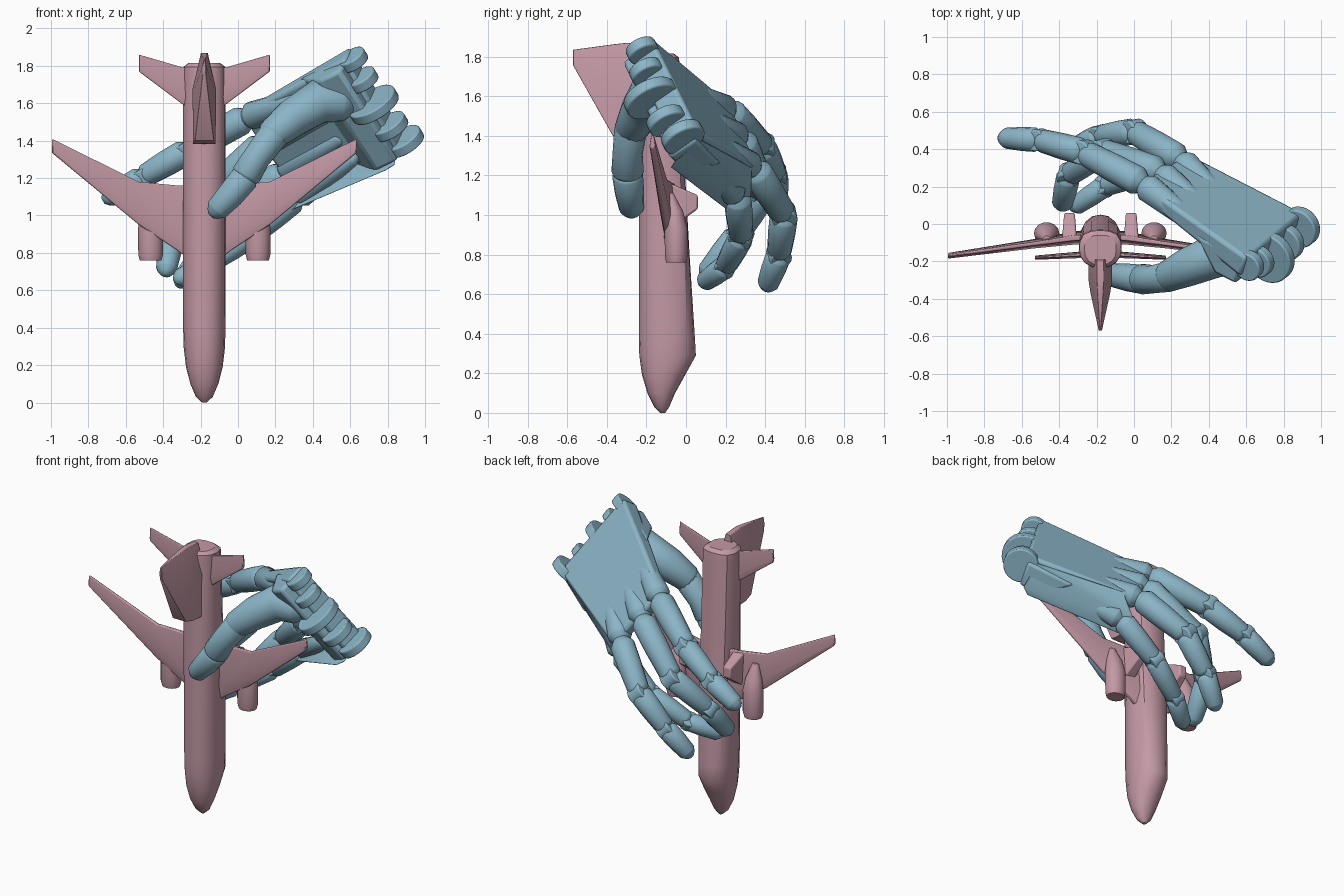
import bpy, bmesh
from math import cos, sin, pi, radians
from mathutils import Vector as V

if "Cube" in bpy.data.objects:
    bpy.data.objects.remove(bpy.data.objects["Cube"])


def material(name, color):
    m = bpy.data.materials.new(name)
    m.diffuse_color = color
    m.use_nodes = True
    m.node_tree.nodes["Principled BSDF"].inputs["Base Color"].default_value = m.diffuse_color
    return m


PINK = material("plane_pink", (0.55, 0.32, 0.38, 1))
BLUE = material("hand_blue", (0.26, 0.46, 0.57, 1))


def finish(name, bm, mat, bevel=0.0, angle=32):
    bmesh.ops.recalc_face_normals(bm, faces=bm.faces)
    me = bpy.data.meshes.new(name)
    bm.to_mesh(me)
    bm.free()
    ob = bpy.data.objects.new(name, me)
    bpy.context.collection.objects.link(ob)
    me.materials.append(mat)
    if bevel:
        b = ob.modifiers.new("bevel", 'BEVEL')
        b.width, b.segments, b.limit_method = bevel, 2, 'ANGLE'
    bpy.ops.object.select_all(action='DESELECT')
    ob.select_set(True)
    bpy.context.view_layer.objects.active = ob
    bpy.ops.object.shade_smooth_by_angle(angle=radians(angle))
    return ob


def loft(name, rings, mat, bevel=0.0, angle=32):
    """Skin a list of equal-length point rings and cap both ends."""
    bm = bmesh.new()
    rows = [[bm.verts.new(p) for p in r] for r in rings]
    n = len(rows[0])
    for a, b in zip(rows, rows[1:]):
        for i in range(n):
            bm.faces.new((a[i], a[(i + 1) % n], b[(i + 1) % n], b[i]))
    bm.faces.new(rows[0])
    bm.faces.new(rows[-1])
    return finish(name, bm, mat, bevel, angle)


def hull(name, points, mat, bevel):
    bm = bmesh.new()
    for p in points:
        bm.verts.new(p)
    bmesh.ops.convex_hull(bm, input=bm.verts)
    bmesh.ops.dissolve_limit(bm, angle_limit=radians(4), verts=bm.verts, edges=bm.edges)
    return finish(name, bm, mat, bevel)


def tube(name, pts, radii, mat, sides=14):
    """Round-ended tapered tube through the points."""
    pts = [V(p) for p in pts]
    d0, d1 = (pts[1] - pts[0]).normalized(), (pts[-1] - pts[-2]).normalized()
    caps = [(0.8, 0.3), (0.55, 0.62), (0.15, 0.92)]
    stations = [(pts[0] - d0 * radii[0] * h, radii[0] * w, d0) for h, w in caps]
    for i, p in enumerate(pts):
        d = (pts[min(i + 1, len(pts) - 1)] - pts[max(i - 1, 0)]).normalized()
        stations.append((p, radii[i], d))
    stations += [(pts[-1] + d1 * radii[-1] * h, radii[-1] * w, d1) for h, w in reversed(caps)]
    side = d0.orthogonal().normalized()
    rings = []
    for c, r, d in stations:
        side = (side - d * side.dot(d)).normalized()
        up = d.cross(side)
        rings.append([c + r * (side * cos(2 * pi * k / sides) + up * sin(2 * pi * k / sides))
                      for k in range(sides)])
    return loft(name, rings, mat, angle=50)


def disc(name, center, axis, radius, thick, mat, sides=28):
    axis = axis.normalized()
    a = axis.orthogonal().normalized()
    b = axis.cross(a)
    rings = [[center + axis * s * thick / 2 + radius * (a * cos(2 * pi * k / sides) + b * sin(2 * pi * k / sides))
              for k in range(sides)] for s in (-1, 1)]
    return loft(name, rings, mat, 0.008)


# ---------------- plane: nose down, top facing the front ----------------
CX = -0.18
# fuselage sections: z, half width, back y, belly y
sections = [(0.0, 0.012, -0.13, -0.105), (0.03, 0.045, -0.16, -0.085), (0.1, 0.075, -0.195, -0.055),
            (0.19, 0.098, -0.222, -0.005), (0.29, 0.11, -0.236, 0.05), (0.38, 0.113, -0.238, 0.045),
            (0.8, 0.114, -0.238, 0.018), (1.3, 0.114, -0.238, -0.01), (1.72, 0.114, -0.236, -0.03),
            (1.795, 0.112, -0.234, -0.035), (1.815, 0.085, -0.22, -0.06)]
rings = []
for z, rx, y0, y1 in sections:
    cy, ry = (y0 + y1) / 2, (y1 - y0) / 2
    ring = []
    for k in range(16):
        c, s = cos(2 * pi * k / 16), sin(2 * pi * k / 16)
        e = 3.0 if s > 0.01 and z > 0.5 else 2.2
        q = (abs(c) ** e + abs(s) ** e) ** (-1 / e)
        ring.append((CX + rx * c * q, cy + ry * s * q, z))
    rings.append(ring)
loft("fuselage", rings, PINK)


def wing(name, side, stations):
    """Stations: offset from the axis, leading z, trailing z, y, thickness."""
    rings = []
    for dx, z0, z1, y, t in stations:
        x, w = CX + side * dx, z1 - z0
        rings.append([(x, y - t * 0.2, z0), (x, y - t / 2, z0 + w * 0.25), (x, y - t * 0.2, z1),
                      (x, y + t * 0.2, z1), (x, y + t / 2, z0 + w * 0.25), (x, y + t * 0.2, z0)])
    loft(name, rings, PINK, 0.006)


for side, label in ((-1, "left"), (1, "right")):
    wing(label + "_wing", side, [(0.05, 0.74, 1.16, -0.07, 0.08), (0.14, 0.81, 1.16, -0.075, 0.07),
                                 (0.35, 0.95, 1.18, -0.105, 0.05), (0.815, 1.335, 1.41, -0.17, 0.03)])
    wing(label + "_tailplane", side, [(0.04, 1.53, 1.79, -0.16, 0.04), (0.11, 1.59, 1.79, -0.165, 0.035),
                                      (0.35, 1.77, 1.86, -0.18, 0.022)])
    # engine pods under the wings
    ex = CX + side * 0.287
    loft(label + "_engine", [[(ex + r * cos(2 * pi * k / 14), cy + r * 0.88 * sin(2 * pi * k / 14), z)
                              for k in range(14)]
                             for z, r, cy in ((0.76, 0.058, -0.05), (0.79, 0.066, -0.05), (0.93, 0.068, -0.05),
                                              (1.02, 0.052, -0.06), (1.11, 0.02, -0.08))], PINK)
    # wheel fairings next to the body
    fx = CX + side * 0.165
    hull(label + "_gear_fairing", [(fx + sx * 0.04, -0.08, z) for sx in (-1, 1) for z in (0.93, 1.16)] +
         [(fx + sx * 0.028, 0.06, z) for sx in (-1, 1) for z in (1.03, 1.1)], PINK, 0.01)

# upright fin
loft("tail_fin", [[(CX - t, y, z0), (CX + t, y, z0), (CX + t * 1.05, y, z0 * 0.4 + z1 * 0.6),
                   (CX + t * 0.3, y, z1), (CX - t * 0.3, y, z1), (CX - t * 1.05, y, z0 * 0.4 + z1 * 0.6)]
                  for y, z0, z1, t in ((-0.19, 1.38, 1.86, 0.06), (-0.3, 1.385, 1.87, 0.06),
                                       (-0.37, 1.4, 1.862, 0.05),
                                       (-0.57, 1.755, 1.835, 0.008))], PINK, 0.006)

# ---------------- hand ----------------
W1, W2 = V((0.6, -0.18, 1.905)), V((0.91, 0.06, 1.42))
K1, K4 = V((0.03, 0.22, 1.57)), V((0.29, 0.38, 1.21))
N = V((0.26, 0.80, 0.53)).normalized()
along = ((K1 + K4 - W1 - W2) / 2).normalized()
across = (W1 - W2).normalized()

# back of the hand and thicker heel
hull("palm_back", [W1, W2, K1, K4, W1 - N * 0.13, W2 - N * 0.16, K1 - N * 0.07, K4 - N * 0.08], BLUE, 0.02)
hull("palm_heel", [p - N * h + along * a for p in (W1 - across * 0.02, W2 - across * 0.02)
                   for h, a in ((0.03, 0.02), (0.2, 0.02), (0.21, 0.16), (0.06, 0.34))], BLUE, 0.02)
# folded side panel carrying the little finger
hull("side_panel", [W2 - N * 0.02 + along * 0.08, (0.84, -0.06, 1.27), (0.79, -0.08, 1.24), K4 + along * -0.1,
                    (0.34, 0.33, 1.17), (0.36, 0.2, 1.11), (0.26, 0.33, 1.05), (0.27, 0.21, 1.02)], BLUE, 0.015)

# wrist hinge lugs
for i, (t, r, drop) in enumerate(((0.08, 0.08, 0.07), (0.27, 0.085, 0.1), (0.5, 0.14, 0.14),
                                  (0.76, 0.1, 0.12), (0.97, 0.11, 0.08))):
    disc("wrist_lug_%d" % i, W1.lerp(W2, t) - N * drop - along * 0.01, across, r, 0.06, BLUE)

# fingers: knuckle, two joints, tip
fingers = {
    "index": ([(0.04, 0.22, 1.52), (-0.27, 0.385, 1.345), (-0.51, 0.45, 1.205), (-0.7, 0.46, 1.09)], 0.078),
    "middle": ([(0.13, 0.28, 1.38), (-0.17, 0.39, 1.11), (-0.35, 0.26, 0.9), (-0.385, 0.1, 0.7)], 0.078),
    "ring": ([(0.24, 0.35, 1.23), (0.0, 0.495, 1.0), (-0.18, 0.47, 0.8), (-0.31, 0.41, 0.64)], 0.077),
    "little": ([(0.31, 0.26, 1.09), (0.07, 0.28, 0.89), (-0.16, 0.2, 0.74), (-0.32, 0.09, 0.66)], 0.07)}
for n, (name, (pts, r)) in enumerate(fingers.items()):
    pts = [V(p) for p in pts]
    # metacarpal running back into the palm
    back = W1.lerp(W2, 0.2 + 0.2 * n) - N * 0.13
    tube(name + "_metacarpal", [pts[0].lerp(back, 0.6), pts[0].lerp(back, 0.06)], [r * 0.6, r * 0.98], BLUE)
    for i in range(3):
        a, b = pts[i], pts[i + 1]
        d = (b - a).normalized()
        ra, rb = r * (1 - 0.08 * i), r * (0.88 - 0.08 * i)
        a2 = a + d * ra * 0.35
        b2 = b - d * rb * (0.4 if i < 2 else 0.35)
        tube("%s_segment_%d" % (name, i), [a2, a2.lerp(b2, 0.45), b2], [ra, ra * 0.98, rb], BLUE)
        # hinge at the joint
        axis = across if i == 0 else d.cross(pts[i] - pts[i - 1])
        if i and axis.length > 1e-3:
            disc("%s_hinge_%d" % (name, i), a, axis, ra * 0.9, ra * 1.4, BLUE, 16)

# thumb
tube("thumb_base", [(0.56, -0.16, 1.6), (0.43, -0.17, 1.61), (0.29, -0.23, 1.52), (0.18, -0.28, 1.43)],
     [0.1, 0.12, 0.105, 0.085], BLUE)
tube("thumb_middle", [(0.19, -0.28, 1.43), (0.1, -0.295, 1.31), (0.045, -0.295, 1.22)],
     [0.083, 0.076, 0.082], BLUE)
tube("thumb_tip", [(0.035, -0.295, 1.2), (-0.04, -0.285, 1.11), (-0.11, -0.275, 1.035)],
     [0.078, 0.074, 0.064], BLUE)
